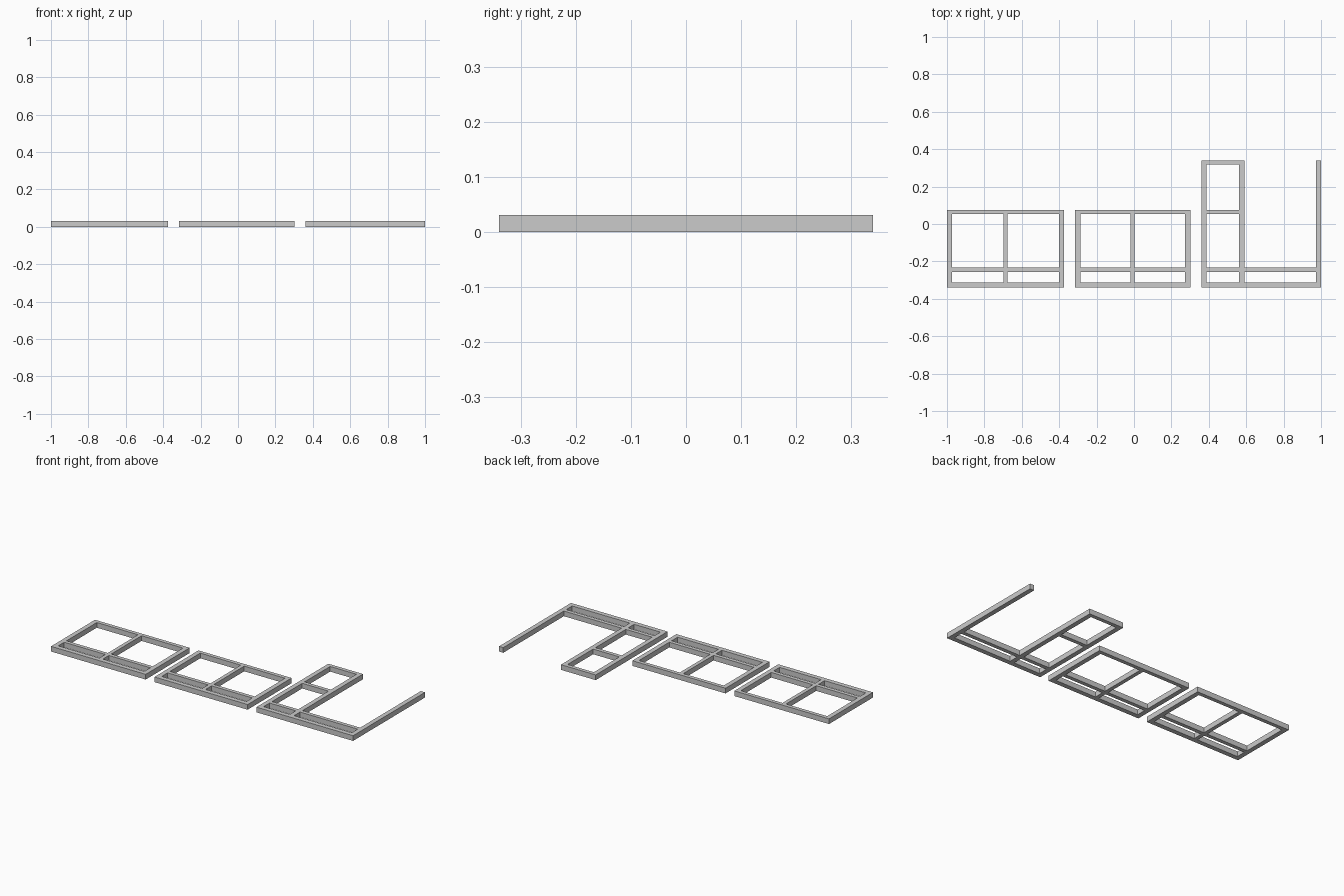
import bpy, bmesh
from mathutils import Matrix

if "Cube" in bpy.data.objects:
    bpy.data.objects.remove(bpy.data.objects["Cube"])

H = 0.031          # wall height
Y0, YB, YT = -0.34, 0.076, 0.34   # front edge, low back edge, tall back edge
OUT, IN = 0.028, 0.023            # outer and inner wall thickness
FRONT = Y0 + OUT                  # inside of front wall
BAR = (-0.256, -0.233)            # corridor wall


def wall(name, x0, x1, y0, y1):
    bm = bmesh.new()
    m = Matrix.Translation(((x0 + x1) / 2, (y0 + y1) / 2, H / 2)) @ Matrix.Diagonal((x1 - x0, y1 - y0, H, 1))
    bmesh.ops.create_cube(bm, size=1, matrix=m)
    mesh = bpy.data.meshes.new(name)
    bm.to_mesh(mesh)
    bm.free()
    ob = bpy.data.objects.new(name, mesh)
    bpy.context.collection.objects.link(ob)


def block(name, x0, x1, divider, div_w, left_top, right_top, div_top):
    """Side walls, front wall, divider and corridor walls of one floor-plan block."""
    a, b = x0 + OUT, x1 - OUT
    d0, d1 = divider, divider + div_w
    wall(name + "_left_wall", x0, a, Y0, left_top)
    wall(name + "_right_wall", b, x1, Y0, right_top)
    wall(name + "_front_wall", a, b, Y0, FRONT)
    wall(name + "_divider", d0, d1, FRONT, div_top)
    wall(name + "_corridor_left", a, d0, *BAR)
    wall(name + "_corridor_right", d1, b, *BAR)


# two identical closed blocks
for name, x0, x1, d in (("left_block", -1.0, -0.373, -0.699),
                        ("middle_block", -0.315, 0.302, -0.019)):
    block(name, x0, x1, d, IN, YB, YB, YB - IN)
    wall(name + "_back_wall", x0 + OUT, x1 - OUT, YB - IN, YB)

# taller open block with two rooms on its left side
block("right_block", 0.36, 1.0, 0.562, OUT, YT, YT, YT)
wall("right_block_room_wall", 0.36 + OUT, 0.562, YB - IN, YB)
wall("right_block_back_wall", 0.36 + OUT, 0.562, YT - IN, YT)
